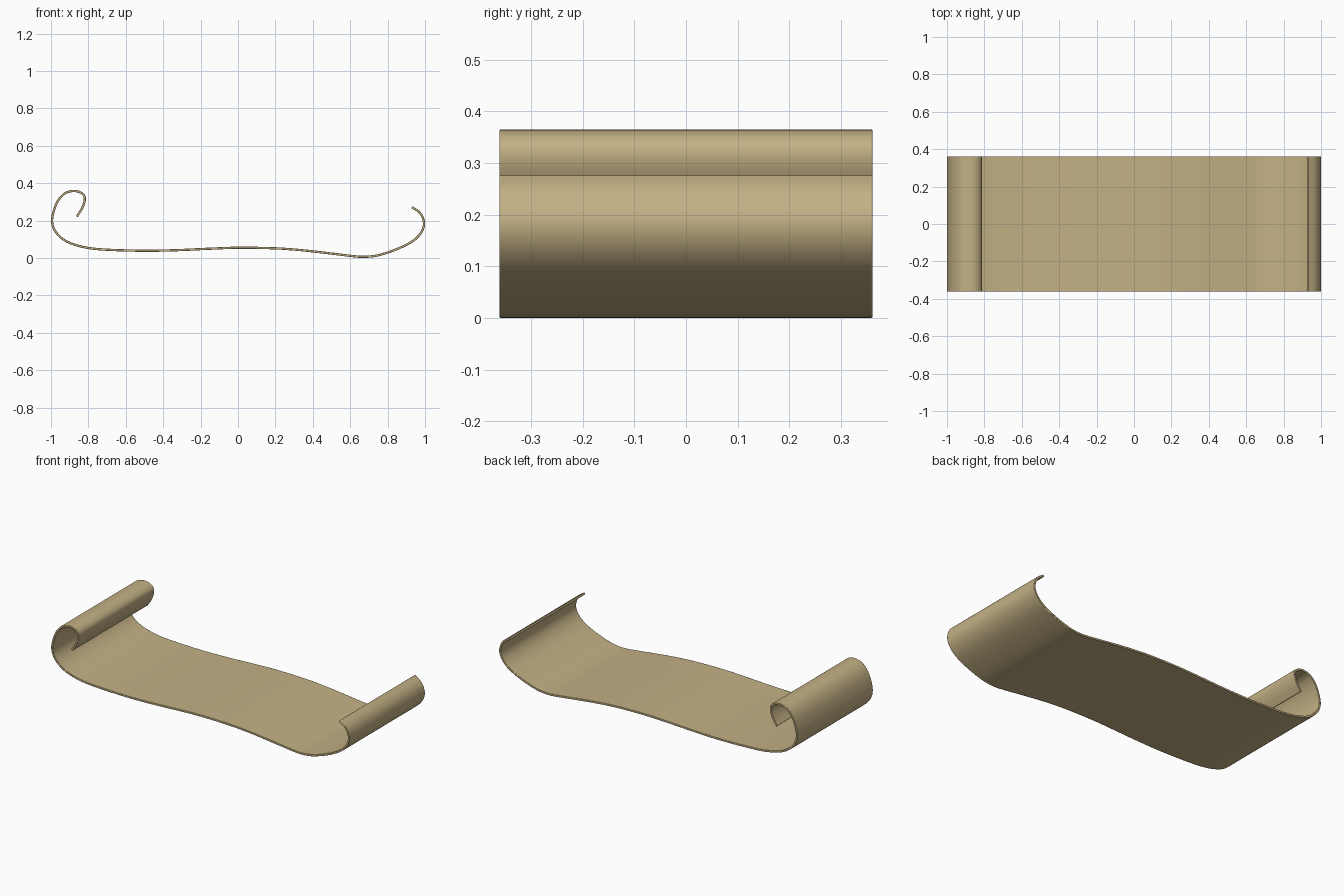
import bpy, bmesh
from mathutils import Vector

if "Cube" in bpy.data.objects:
    bpy.data.objects.remove(bpy.data.objects["Cube"])

HALF_WIDTH, THICK, STEPS = 0.361, 0.012, 5

# Centre line of the sheet in (x, z), from the tight left curl to the open right curl
PATH = [Vector(p) for p in [
    (-0.862, 0.222), (-0.836, 0.262), (-0.820, 0.305), (-0.824, 0.335),
    (-0.850, 0.354), (-0.888, 0.358), (-0.930, 0.343), (-0.965, 0.302),
    (-0.987, 0.245), (-0.994, 0.195), (-0.981, 0.150), (-0.945, 0.108),
    (-0.890, 0.077), (-0.800, 0.054), (-0.690, 0.044), (-0.500, 0.039),
    (-0.330, 0.042), (-0.150, 0.050), (0.000, 0.055), (0.200, 0.052),
    (0.350, 0.041), (0.500, 0.024), (0.600, 0.012), (0.670, 0.0065),
    (0.750, 0.015), (0.850, 0.048), (0.930, 0.088), (0.975, 0.130),
    (0.994, 0.175), (0.987, 0.218), (0.965, 0.249), (0.930, 0.272)]]


def smooth_path(pts, steps):
    """Catmull-Rom samples through the points."""
    p = [2 * pts[0] - pts[1]] + pts + [2 * pts[-1] - pts[-2]]
    out = []
    for i in range(1, len(p) - 2):
        a, b, c, d = p[i - 1:i + 3]
        for s in range(steps):
            t = s / steps
            out.append(0.5 * (2 * b + (c - a) * t + (2 * a - 5 * b + 4 * c - d) * t**2
                              + (3 * b - a - 3 * c + d) * t**3))
    return out + [pts[-1]]


parchment = bpy.data.materials.new("parchment tan")
parchment.diffuse_color = (0.55, 0.44, 0.235, 1)
parchment.use_nodes = True
parchment.node_tree.nodes["Principled BSDF"].inputs["Base Color"].default_value = parchment.diffuse_color

# Curled sheet: a thin rectangular section swept along the path
line = smooth_path(PATH, STEPS)
bm = bmesh.new()
rings = []
for i, p in enumerate(line):
    t = (line[min(i + 1, len(line) - 1)] - line[max(i - 1, 0)]).normalized()
    n = Vector((-t.y, t.x)) * THICK / 2
    rings.append([bm.verts.new((p.x + s * n.x, y * HALF_WIDTH, p.y + s * n.y))
                  for s, y in ((1, -1), (1, 1), (-1, 1), (-1, -1))])
for a, b in zip(rings, rings[1:]):
    for k in range(4):
        m = (k + 1) % 4
        bm.faces.new((a[k], a[m], b[m], b[k]))
bm.faces.new(rings[0])
bm.faces.new(rings[-1][::-1])
bmesh.ops.recalc_face_normals(bm, faces=bm.faces)

mesh = bpy.data.meshes.new("scroll_sheet")
bm.to_mesh(mesh)
bm.free()
mesh.materials.append(parchment)
sheet = bpy.data.objects.new("scroll_sheet", mesh)
bpy.context.collection.objects.link(sheet)

# Slightly softened rims
bevel = sheet.modifiers.new("soft_rim", 'BEVEL')
bevel.width, bevel.segments = 0.002, 2
bevel.limit_method, bevel.angle_limit = 'ANGLE', 1.0

bpy.context.view_layer.objects.active = sheet
sheet.select_set(True)
bpy.ops.object.shade_smooth_by_angle(angle=0.6)
